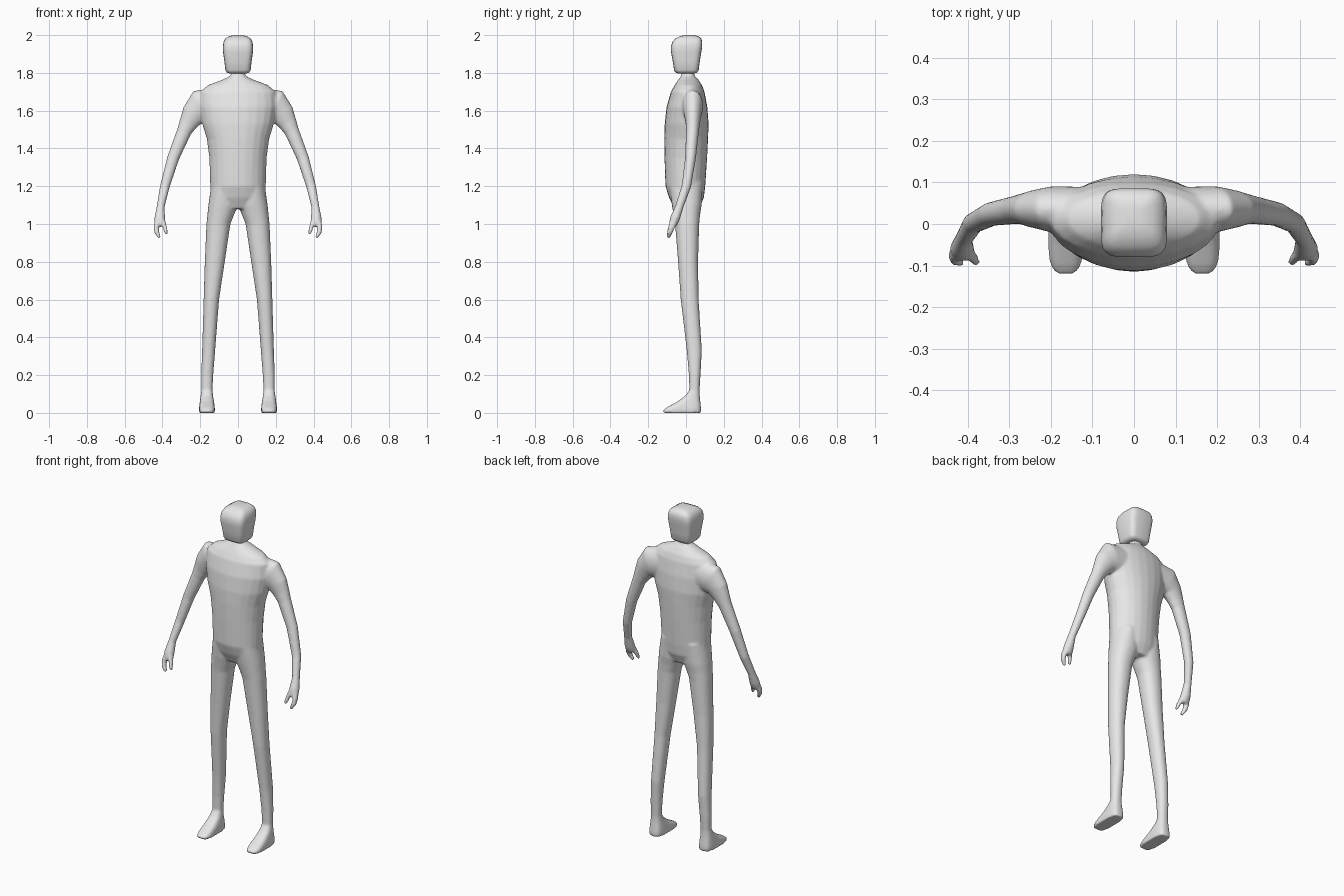
import bpy
import bmesh
from math import cos, sin, pi, copysign
from mathutils import Vector

cube = bpy.data.objects.get("Cube")
if cube:
    bpy.data.objects.remove(cube, do_unlink=True)

grey = bpy.data.materials.new("plain grey")
grey.use_nodes = True
grey.diffuse_color = (0.8, 0.8, 0.8, 1)
grey.node_tree.nodes["Principled BSDF"].inputs["Base Color"].default_value = (0.8, 0.8, 0.8, 1)

SIDES = 24


def oval(power):
    """Unit outline, from round (2) to nearly square (6)."""
    for i in range(SIDES):
        a = 2 * pi * i / SIDES
        c, s = cos(a), sin(a)
        yield copysign(abs(c) ** (2 / power), c), copysign(abs(s) ** (2 / power), s)


def skin(bm, rings):
    """Bridge rings of points into a closed shell."""
    loops = [[bm.verts.new(p) for p in ring] for ring in rings]
    for a, b in zip(loops, loops[1:]):
        for i in range(SIDES):
            j = (i + 1) % SIDES
            bm.faces.new((a[i], a[j], b[j], b[i]))
    bm.faces.new(loops[0][::-1])
    bm.faces.new(loops[-1])


def stack(bm, levels, side=1):
    """Level sections: z, x min, x max, y front, y back, squareness."""
    rings = []
    for z, x0, x1, y0, y1, power in levels:
        cx, rx, cy, ry = (x0 + x1) / 2, (x1 - x0) / 2, (y0 + y1) / 2, (y1 - y0) / 2
        rings.append([(side * (cx + rx * u), cy + ry * v, z) for u, v in oval(power)])
    skin(bm, rings)


def limb(bm, path, side=1):
    """Oval sections across a path: x, y, z, radius sideways, radius in depth."""
    centres = [Vector(p[:3]) for p in path]
    rings = []
    for i, p in enumerate(path):
        t = (centres[min(i + 1, len(path) - 1)] - centres[max(i - 1, 0)]).normalized()
        across = Vector((0, 1, 0)).cross(t).normalized()
        depth = t.cross(across)
        ring = [centres[i] + across * p[3] * u + depth * p[4] * v for u, v in oval(2)]
        rings.append([(side * q.x, q.y, q.z) for q in ring])
    skin(bm, rings)


def finish(bm, name):
    bmesh.ops.recalc_face_normals(bm, faces=bm.faces)
    for f in bm.faces:
        f.smooth = True
    mesh = bpy.data.meshes.new(name)
    bm.to_mesh(mesh)
    bm.free()
    mesh.materials.append(grey)
    obj = bpy.data.objects.new(name, mesh)
    bpy.context.collection.objects.link(obj)
    return obj


# Torso with neck: z, half width, front, back
torso = [(1.82, .035, -.02, .04), (1.785, .038, -.025, .045), (1.765, .08, -.04, .065),
         (1.735, .16, -.06, .085), (1.70, .2, -.08, .098), (1.62, .205, -.103, .113),
         (1.53, .19, -.113, .12), (1.45, .165, -.115, .117), (1.35, .152, -.114, .112),
         (1.2, .147, -.109, .102), (1.14, .147, -.09, .095), (1.08, .11, -.06, .07)]

# Leg and foot sections
leg = [(1.22, 0, .14, -.09, .09, 2), (1.1, .0, .157, -.075, .083, 2.2),
       (1.05, .02, .162, -.066, .075, 2.2), (1.0, .04, .167, -.058, .07, 2.2),
       (.8, .07, .176, -.042, .064, 2.2), (.6, .1, .182, -.028, .067, 2.2),
       (.33, .121, .19, .004, .084, 2.2), (.2, .131, .195, .015, .077, 2.2),
       (.12, .135, .194, .018, .072, 2.3), (.09, .132, .198, -.005, .073, 2.5),
       (.06, .127, .202, -.045, .076, 3), (.03, .123, .206, -.1, .079, 3.5),
       (.014, .122, .207, -.122, .08, 3.5), (0, .124, .205, -.118, .078, 3.5)]

# Arm from inside the chest to the palm
arm = [(.12, .03, 1.63, .09, .06), (.2, .036, 1.622, .09, .055), (.235, .036, 1.58, .066, .046),
       (.262, .036, 1.535, .05, .038), (.285, .034, 1.49, .039, .034),
       (.343, .024, 1.35, .032, .029), (.387, .002, 1.2, .026, .025),
       (.41, -.036, 1.09, .021, .022), (.414, -.058, 1.03, .029, .026),
       (.414, -.068, 1.0, .03, .022), (.413, -.072, .988, .022, .016)]
finger = [(.424, -.066, 1.015, .016, .02), (.434, -.076, .985, .014, .018),
          (.43, -.086, .955, .013, .015), (.414, -.094, .927, .008, .01)]
thumb = [(.4, -.07, 1.015, .015, .016), (.388, -.08, .985, .012, .013),
         (.383, -.088, .965, .011, .012), (.377, -.094, .945, .007, .008)]

# One continuous body
bm = bmesh.new()
stack(bm, [(z, -w, w, f, b, 2) for z, w, f, b in torso])
for side in (1, -1):
    stack(bm, leg, side)
    for path in (arm, finger, thumb):
        limb(bm, path, side)
body = finish(bm, "body")
fuse = body.modifiers.new("fuse", 'REMESH')
fuse.mode = 'VOXEL'
fuse.voxel_size = 0.007
fuse.use_smooth_shade = True
soften = body.modifiers.new("soften", 'SMOOTH')
soften.factor = 0.5
soften.iterations = 5

# Rounded box head: z, half width, front, back
skull = [(1.797, .045, -.042, .045), (1.802, .06, -.056, .06), (1.815, .067, -.063, .067),
         (1.86, .072, -.07, .073), (1.91, .079, -.079, .081), (1.94, .08, -.08, .086),
         (1.965, .076, -.072, .086), (1.983, .066, -.055, .08), (1.995, .046, -.03, .065),
         (2.0, .02, -.005, .04)]
bm = bmesh.new()
stack(bm, [(z, -w, w, f, b, 4.5) for z, w, f, b in skull])
finish(bm, "head")
